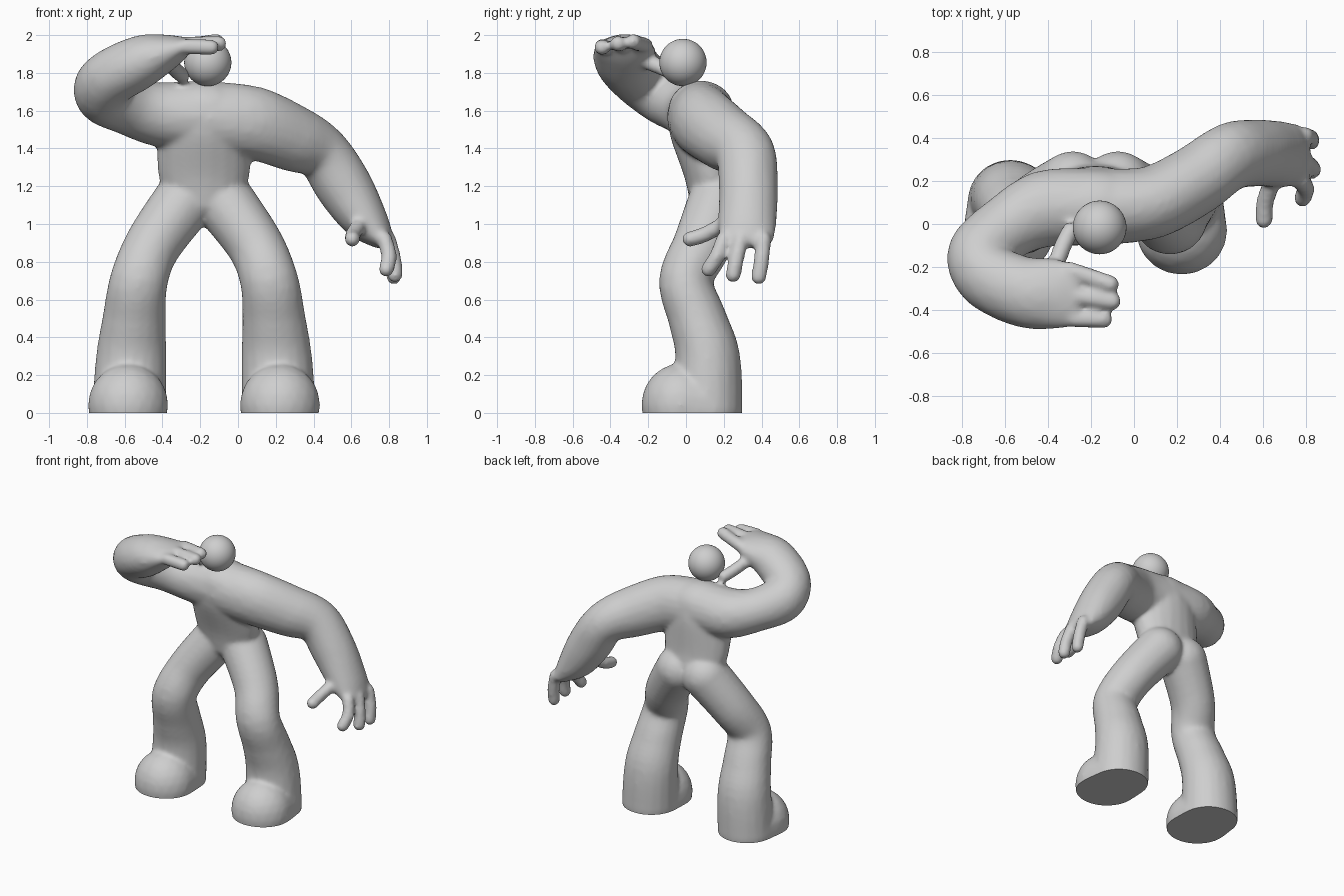
import bpy, bmesh
from mathutils import Vector

if "Cube" in bpy.data.objects:
    bpy.data.objects.remove(bpy.data.objects["Cube"])

grey = bpy.data.materials.new("plain grey")
grey.diffuse_color = (0.62, 0.62, 0.62, 1)
grey.use_nodes = True
grey.node_tree.nodes["Principled BSDF"].inputs["Base Color"].default_value = grey.diffuse_color

MID = -0.18   # x of the body's own mirror plane

# unit sphere points used as the template for every limb section
ball = bmesh.new()
bmesh.ops.create_icosphere(ball, subdivisions=3, radius=1)
unit = [v.co.copy() for v in ball.verts]
ball.free()


def spline(keys, steps):
    """Catmull-Rom through tuples of (x, y, z, rx, ry, rz)."""
    out = []
    n = len(keys)
    for i in range(n - 1):
        p0, p1, p2, p3 = keys[max(i - 1, 0)], keys[i], keys[i + 1], keys[min(i + 2, n - 1)]
        for s in range(steps):
            t = s / steps
            out.append([0.5 * (2 * b + (c - a) * t + (2 * a - 5 * b + 4 * c - d) * t * t
                               + (3 * b - a - 3 * c + d) * t ** 3)
                        for a, b, c, d in zip(p0, p1, p2, p3)])
    out.append(list(keys[-1]))
    return out


def limb(bm, keys, steps=5):
    """Chain of hulls between neighbouring ellipsoids."""
    path = spline(keys, steps)
    for a, b in zip(path, path[1:]):
        verts = [bm.verts.new(Vector((k[0] + u.x * k[3], k[1] + u.y * k[4], k[2] + u.z * k[5])))
                 for k in (a, b) for u in unit]
        res = bmesh.ops.convex_hull(bm, input=verts)
        junk = {g for g in res["geom_interior"] + res["geom_unused"]
                if isinstance(g, bmesh.types.BMVert)}
        bmesh.ops.delete(bm, geom=list(junk), context='VERTS')


def digit(bm, *pts, r=0.042):
    limb(bm, [(*p, r, r, r) for p in pts], 3)


def mirror(keys):
    return [(2 * MID - k[0], *k[1:]) for k in keys]


bm = bmesh.new()

# torso
limb(bm, [(-.18, .16, 1.12, .20, .14, .10), (-.18, .13, 1.28, .245, .145, .12),
          (-.18, .09, 1.50, .25, .18, .15), (-.18, .08, 1.60, .26, .175, .16)])

# legs and feet
leg = [(-.075, .175, 1.12, .165, .165, .16), (.09, .085, .89, .15, .155, .15),
       (.165, 0, .70, .155, .143, .14), (.19, .06, .50, .168, .155, .14),
       (.205, .115, .30, .187, .172, .14), (.217, .11, .02, .197, .19, .18)]
foot = [(.217, .10, .02, .20, .19, .22), (.222, -.03, .04, .213, .207, .222)]
for part in (leg, foot):
    limb(bm, part)
    limb(bm, mirror(part))

# hanging arm
limb(bm, [(-.15, .08, 1.56, .18, .18, .195), (.08, .10, 1.535, .17, .17, .195),
          (.28, .20, 1.46, .16, .165, .18), (.44, .31, 1.38, .145, .16, .15),
          (.56, .33, 1.20, .15, .157, .15), (.67, .325, 1.02, .125, .155, .10),
          (.755, .32, .92, .07, .145, .05)])
digit(bm, (.775, .20, .92), (.80, .165, .83), (.785, .12, .76))
digit(bm, (.795, .29, .92), (.825, .265, .81), (.83, .25, .73))
digit(bm, (.795, .41, .92), (.82, .40, .81), (.825, .385, .72))
digit(bm, (.65, .22, 1.01), (.61, .10, .945), (.605, .02, .92))

# raised arm
limb(bm, [(-.20, .08, 1.57, .18, .18, .19), (-.42, .07, 1.58, .16, .18, .17),
          (-.58, -.01, 1.62, .15, .155, .15), (-.71, -.13, 1.69, .155, .15, .16),
          (-.68, -.24, 1.77, .15, .16, .15), (-.52, -.315, 1.855, .13, .167, .143),
          (-.38, -.325, 1.91, .10, .165, .092), (-.29, -.33, 1.94, .05, .15, .05)])
digit(bm, (-.30, -.215, 1.945), (-.11, -.28, 1.965))
digit(bm, (-.28, -.335, 1.95), (-.10, -.36, 1.955))
digit(bm, (-.28, -.44, 1.94), (-.14, -.445, 1.935))
digit(bm, (-.38, -.23, 1.87), (-.33, -.10, 1.815), (-.295, -.03, 1.785))

mesh = bpy.data.meshes.new("body")
bm.to_mesh(mesh)
bm.free()
body = bpy.data.objects.new("body", mesh)
bpy.context.collection.objects.link(body)
bpy.context.view_layer.objects.active = body
body.select_set(True)

# fuse the parts into one soft skin
fuse = body.modifiers.new("fuse", 'REMESH')
fuse.mode = 'VOXEL'
fuse.voxel_size = 0.014
soft = body.modifiers.new("soften", 'SMOOTH')
soft.factor = 0.5
soft.iterations = 9
for name in ("fuse", "soften"):
    bpy.ops.object.modifier_apply(modifier=name)

# flat soles
bm = bmesh.new()
bm.from_mesh(body.data)
bmesh.ops.bisect_plane(bm, geom=bm.verts[:] + bm.edges[:] + bm.faces[:],
                       plane_co=(0, 0, 0), plane_no=(0, 0, 1), clear_inner=True)
bmesh.ops.holes_fill(bm, edges=[e for e in bm.edges if e.is_boundary], sides=0)
bmesh.ops.recalc_face_normals(bm, faces=bm.faces[:])
bm.to_mesh(body.data)
bm.free()
body.data.materials.clear()
body.data.materials.append(grey)
bpy.ops.object.shade_smooth_by_angle(angle=0.8)

# head
bpy.ops.mesh.primitive_uv_sphere_add(segments=48, ring_count=24, radius=0.125,
                                     location=(-.16, -.016, 1.855))
head = bpy.context.object
head.name = "head"
head.data.materials.append(grey)
bpy.ops.object.shade_smooth_by_angle(angle=0.8)
